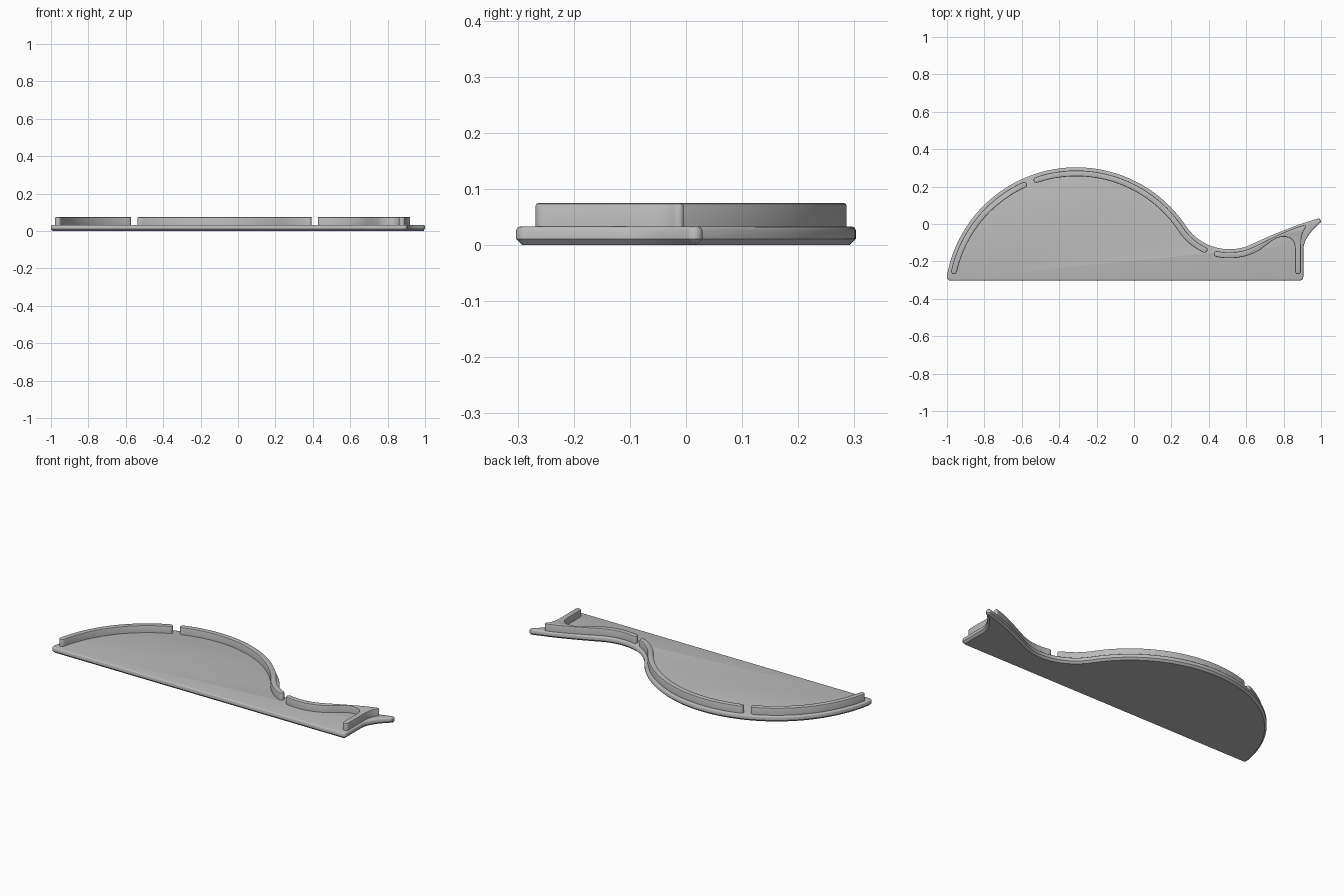
import bpy, bmesh, math
from mathutils import Vector
from mathutils.geometry import interpolate_bezier

cube = bpy.data.objects.get("Cube")
if cube:
    bpy.data.objects.remove(cube)

grey = bpy.data.materials.new("light grey plastic")
grey.use_nodes = True
colour = (0.5, 0.5, 0.5, 1)
grey.diffuse_color = colour
grey.node_tree.nodes["Principled BSDF"].inputs["Base Color"].default_value = colour


def arc(c, r, a0, a1, n=10):
    angles = [math.radians(a0 + (a1 - a0) * i / n) for i in range(n + 1)]
    return [Vector((c[0] + r * math.cos(a), c[1] + r * math.sin(a))) for a in angles]


def bez(a, b, c, d, n=14):
    pts = interpolate_bezier(*(Vector((*p, 0)) for p in (a, b, c, d)), n)
    return [p.to_2d() for p in pts]


def clean(pts):
    """Drop points that coincide with their predecessor."""
    return [p for i, p in enumerate(pts) if (p - pts[i - 1]).length > 0.0008]


def inset(pts, d):
    """Move a clockwise outline inwards by d."""
    out = []
    for i, p in enumerate(pts):
        e0 = (p - pts[i - 1]).normalized()
        e1 = (pts[(i + 1) % len(pts)] - p).normalized()
        n = Vector((e0.y + e1.y, -e0.x - e1.x)).normalized()
        out.append(p + n * d / max(0.6, n.dot(Vector((e0.y, -e0.x)))))
    return out


def slab(name, outline, profile):
    """Stack inset copies of an outline; profile lists (inset, height)."""
    outline = clean(outline)
    bm = bmesh.new()
    rings = [[bm.verts.new((p.x, p.y, z)) for p in inset(outline, d)] for d, z in profile]
    bm.faces.new(rings[0])
    bm.faces.new(rings[-1])
    for low, high in zip(rings, rings[1:]):
        for i in range(len(low)):
            bm.faces.new((low[i - 1], low[i], high[i], high[i - 1]))
    bmesh.ops.recalc_face_normals(bm, faces=bm.faces)
    mesh = bpy.data.meshes.new(name)
    bm.to_mesh(mesh)
    bm.free()
    mesh.materials.append(grey)
    ob = bpy.data.objects.new(name, mesh)
    bpy.context.collection.objects.link(ob)
    bpy.ops.object.select_all(action='DESELECT')
    ob.select_set(True)
    bpy.context.view_layer.objects.active = ob
    bpy.ops.object.shade_smooth_by_angle(angle=math.radians(32))
    return ob


def ribbon(path, half):
    """Round-ended band along a left-to-right path, as a clockwise outline."""
    path = clean(path)
    sides = []
    for i, p in enumerate(path):
        t = (path[min(i + 1, len(path) - 1)] - path[max(i - 1, 0)]).normalized()
        sides.append(Vector((-t.y, t.x)) * half)
    left = [p + s for p, s in zip(path, sides)]
    right = [p - s for p, s in zip(path, sides)]
    a0 = math.degrees(math.atan2(sides[0].y, sides[0].x))
    a1 = math.degrees(math.atan2(sides[-1].y, sides[-1].x))
    return (left + arc(path[-1], half, a1, a1 - 180, 8)
            + right[::-1] + arc(path[0], half, a0 + 180, a0, 8))


# Shared construction circles: large back dome and hollow behind it
DOME, DOME_R = (-0.308, -0.40), 0.703
DIP, DIP_R = (0.51, 0.145), 0.28
JOIN = 33.67
MID, HALF = 0.0325, 0.0155      # rim centreline inset and half width

# Base plate with chamfered underside and rounded top edge
plate = (arc(DOME, DOME_R, 170, JOIN, 64)
         + arc(DIP, DIP_R, 180 + JOIN, 295, 28)
         + bez((0.628, -0.109), (0.72, -0.066), (0.86, -0.005), (0.982, 0.028))
         + arc((0.985, 0.015), 0.0145, 103, -40, 8)
         + bez((0.995, 0.006), (0.955, -0.03), (0.905, -0.08), (0.905, -0.14))
         + arc((0.885, -0.283), 0.02, 0, -90)
         + arc((-0.98, -0.283), 0.02, 270, 170))
slab("base_plate", plate, [(0.011, 0), (0, 0.011), (0, 0.026),
                           (0.002, 0.03), (0.004, 0.032), (0.008, 0.033)])

# Raised rim, in three lengths separated by narrow gaps
RIM = [(0, 0.03), (0, 0.07), (0.0015, 0.0735), (0.005, 0.075)]
slab("rear_rim", ribbon(arc(DOME, DOME_R - MID, 167.3, 114.6, 28), HALF), RIM)
slab("dome_rim", ribbon(arc(DOME, DOME_R - MID, 108.6, JOIN, 40)
                        + arc(DIP, DIP_R + MID, 180 + JOIN, 245, 14), HALF), RIM)

# Tail rim widens into a corner and turns down into a leg
tail = (arc(DIP, DIP_R + MID - HALF, 257.5, 295, 16)
        + bez((0.636, -0.124), (0.72, -0.084), (0.82, -0.03), (0.91, -0.005))
        + arc((0.912, -0.013), 0.009, 103, -30, 6)
        + bez((0.92, -0.018), (0.90, -0.04), (0.893, -0.07), (0.893, -0.11))
        + arc((0.877, -0.252), 0.016, 0, -180)
        + bez((0.861, -0.13), (0.861, -0.07), (0.81, -0.06), (0.765, -0.075))
        + bez((0.765, -0.075), (0.735, -0.085), (0.69, -0.133), (0.649, -0.152))
        + arc(DIP, DIP_R + MID + HALF, 295, 257.5, 16)
        + arc((DIP[0] - 0.0676, DIP[1] - 0.3051), HALF, 257.5, 77.5, 8))
slab("tail_rim", tail, RIM)
